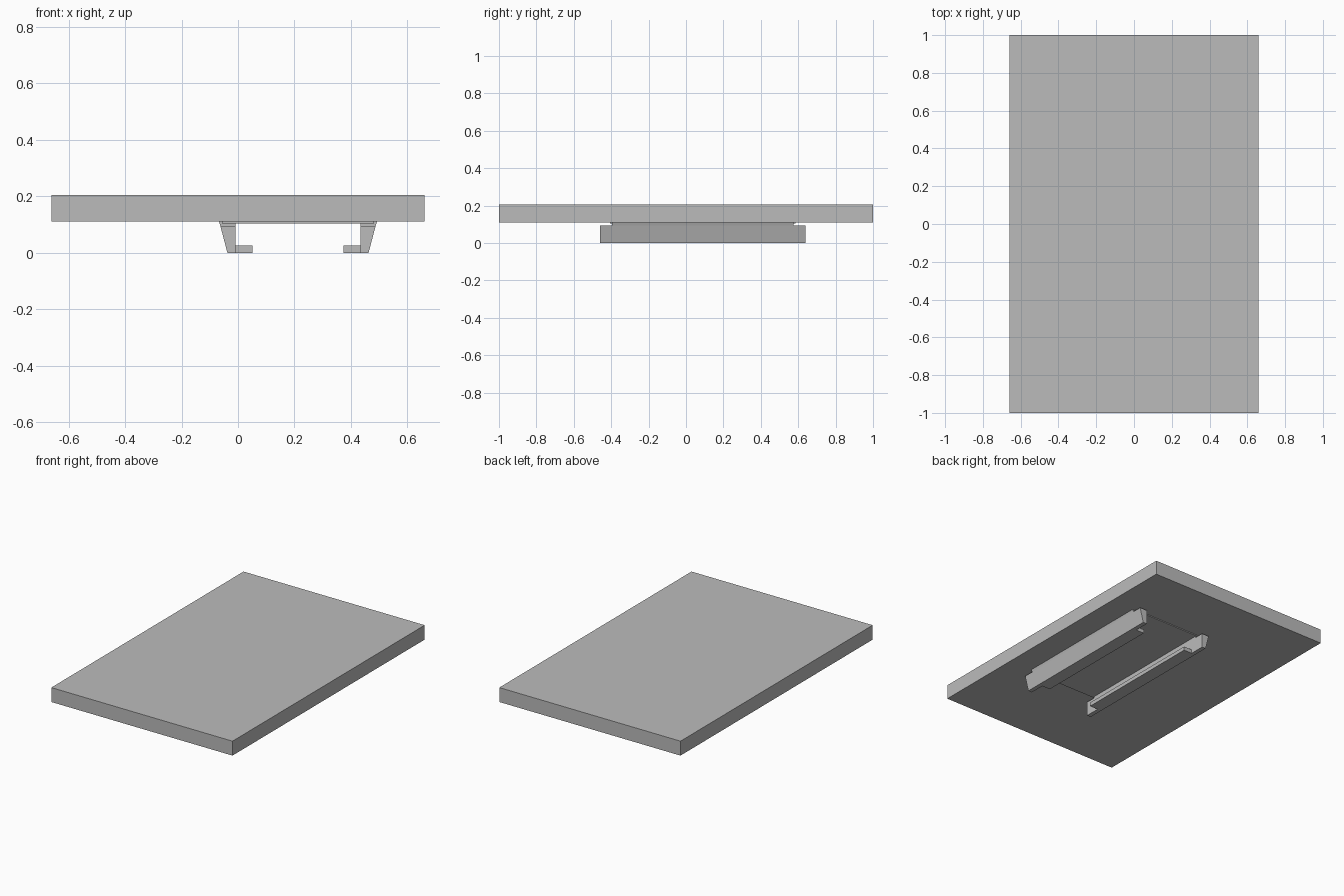
import bpy
import bmesh

cube = bpy.data.objects.get("Cube")
if cube:
    bpy.data.objects.remove(cube, do_unlink=True)

grey = bpy.data.materials.new("plain grey")
grey.use_nodes = True
colour = (0.5, 0.5, 0.5, 1)
grey.diffuse_color = colour
grey.node_tree.nodes["Principled BSDF"].inputs["Base Color"].default_value = colour

RAIL_MID_X = 0.2125   # the two rails mirror about this line
RAIL_MID_Y = 0.09


def extrude(name, profile, half_length, mid_x=RAIL_MID_X, mid_y=RAIL_MID_Y, side=1):
    """Extrude an (x, z) profile along y; side=-1 mirrors it across mid_x."""
    bm = bmesh.new()
    face = bm.faces.new([bm.verts.new((side * x, -half_length, z)) for x, z in profile])
    moved = bmesh.ops.extrude_face_region(bm, geom=[face])["geom"]
    verts = [v for v in moved if isinstance(v, bmesh.types.BMVert)]
    bmesh.ops.translate(bm, verts=verts, vec=(0, 2 * half_length, 0))
    bmesh.ops.recalc_face_normals(bm, faces=bm.faces)
    mesh = bpy.data.meshes.new(name)
    bm.to_mesh(mesh)
    bm.free()
    mesh.materials.append(grey)
    obj = bpy.data.objects.new(name, mesh)
    obj.location = (mid_x, mid_y, 0)
    bpy.context.collection.objects.link(obj)
    return obj


def box(x0, x1, z0, z1):
    return [(x0, z0), (x1, z0), (x1, z1), (x0, z1)]


# Table top slab and the thin mounting plate beneath it
extrude("top_slab", box(-0.66, 0.66, 0.11, 0.205), 1.0, 0, 0)
extrude("mounting_plate", box(-0.27, 0.27, 0.104, 0.11), 0.495)

# Paired rails: sloped wall, shorter neck up to the slab, inward foot
for label, side in (("left", 1), ("right", -1)):
    extrude(label + "_rail", [(0.222, 0), (0.25, 0), (0.275, 0.095), (0.222, 0.095)],
            0.55, side=side)
    extrude(label + "_rail_neck", [(0.222, 0.095), (0.275, 0.095), (0.28, 0.11), (0.222, 0.11)],
            0.485, side=side)
    extrude(label + "_rail_foot", box(0.162, 0.222, 0, 0.025), 0.45, side=side)
